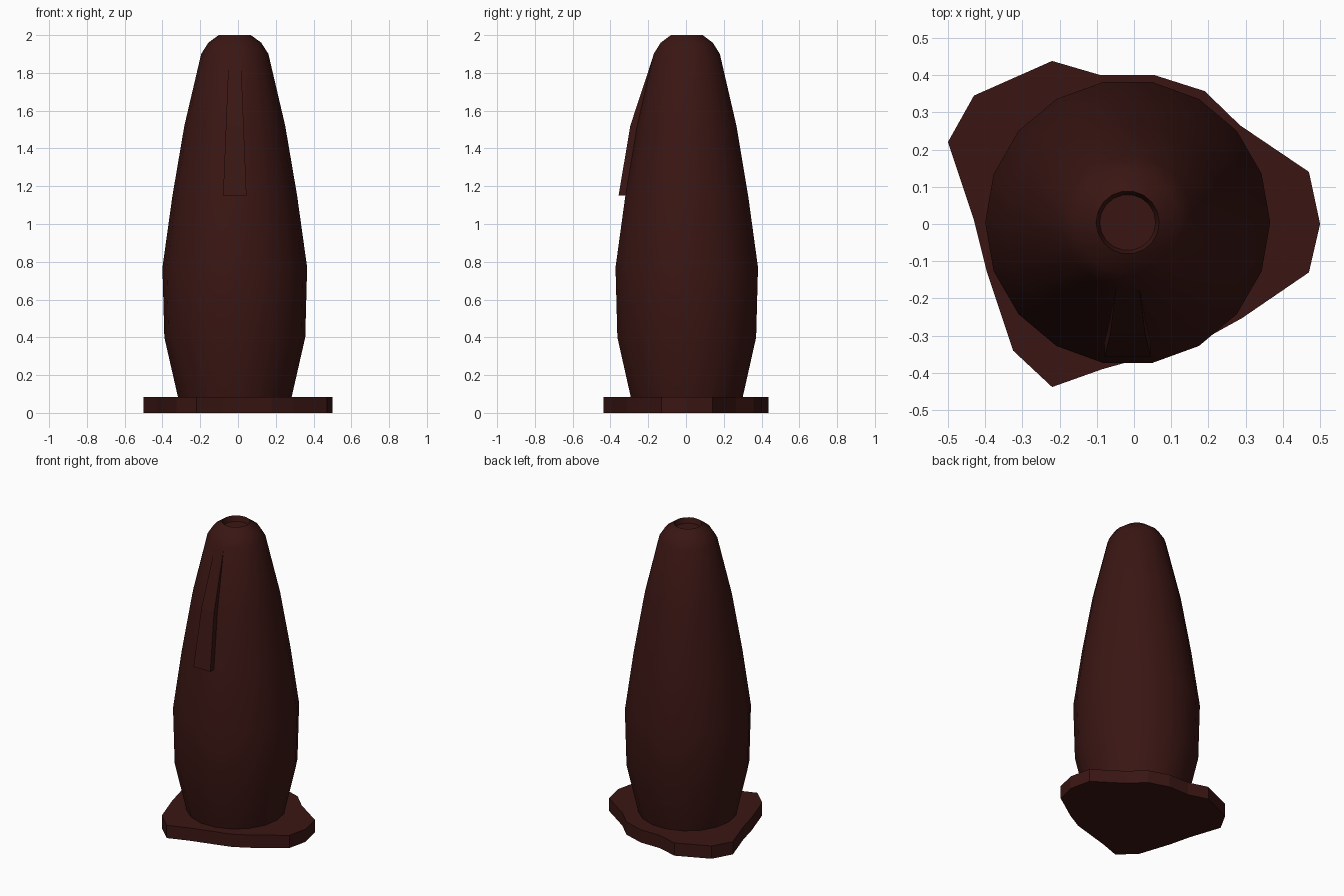
import bpy, bmesh, math

if "Cube" in bpy.data.objects:
    bpy.data.objects.remove(bpy.data.objects["Cube"])

SIDES = 18
CX, CY = -0.017, 0.004

mat = bpy.data.materials.new("dark_brown")
mat.diffuse_color = (0.042, 0.008, 0.0065, 1)
mat.use_nodes = True
mat.node_tree.nodes["Principled BSDF"].inputs["Base Color"].default_value = mat.diffuse_color


def loft(name, rings, smooth=False):
    """Skin a stack of equal-length point rings and cap both ends."""
    bm = bmesh.new()
    loops = [[bm.verts.new(p) for p in ring] for ring in rings]
    n = len(loops[0])
    for a, b in zip(loops, loops[1:]):
        for i in range(n):
            j = (i + 1) % n
            bm.faces.new((a[i], a[j], b[j], b[i]))
    bm.faces.new(loops[0][::-1])
    bm.faces.new(loops[-1])
    bmesh.ops.recalc_face_normals(bm, faces=bm.faces[:])
    me = bpy.data.meshes.new(name)
    bm.to_mesh(me)
    bm.free()
    me.materials.append(mat)
    ob = bpy.data.objects.new(name, me)
    bpy.context.collection.objects.link(ob)
    if smooth:
        bpy.ops.object.select_all(action='DESELECT')
        ob.select_set(True)
        bpy.context.view_layer.objects.active = ob
        bpy.ops.object.shade_smooth_by_angle(angle=math.radians(30))
    return ob


def circle(r, z):
    return [(CX + r * math.cos(math.tau * i / SIDES),
             CY + r * math.sin(math.tau * i / SIDES), z) for i in range(SIDES)]


# Tapered body, rounded shoulder and shallow dimple in the tip
profile = [(0.30, 0.08), (0.373, 0.40), (0.383, 0.77), (0.33, 1.15),
           (0.267, 1.52), (0.178, 1.90), (0.14, 1.96), (0.085, 2.0),
           (0.075, 1.965)]
loft("body", [circle(r, z) for r, z in profile], smooth=True)

# Irregular three-lobed foot plate
outline = [(.5, 0), (.47, .14), (.285, .265), (.19, .357), (.055, .4),
           (-.09, .4), (-.22, .438), (-.43, .345), (-.5, .22), (-.43, .01),
           (-.395, -.13), (-.325, -.34), (-.22, -.438), (-.085, -.39),
           (.05, -.352), (.178, -.315), (.29, -.253), (.47, -.13)]
loft("foot_plate", [[(x, y, z) for x, y in outline] for z in (0, 0.085)])

# Raised tapering rib on the front, buried slightly in the body
rib = [(1.15, 0.062, -0.357, -0.29), (1.52, 0.047, -0.295, -0.23),
       (1.89, 0.032, -0.173, -0.14)]
loft("front_rib", [[(CX - w, yo, z), (CX + w, yo, z), (CX + w, yi, z),
                    (CX - w, yi, z)] for z, w, yo, yi in rib])
